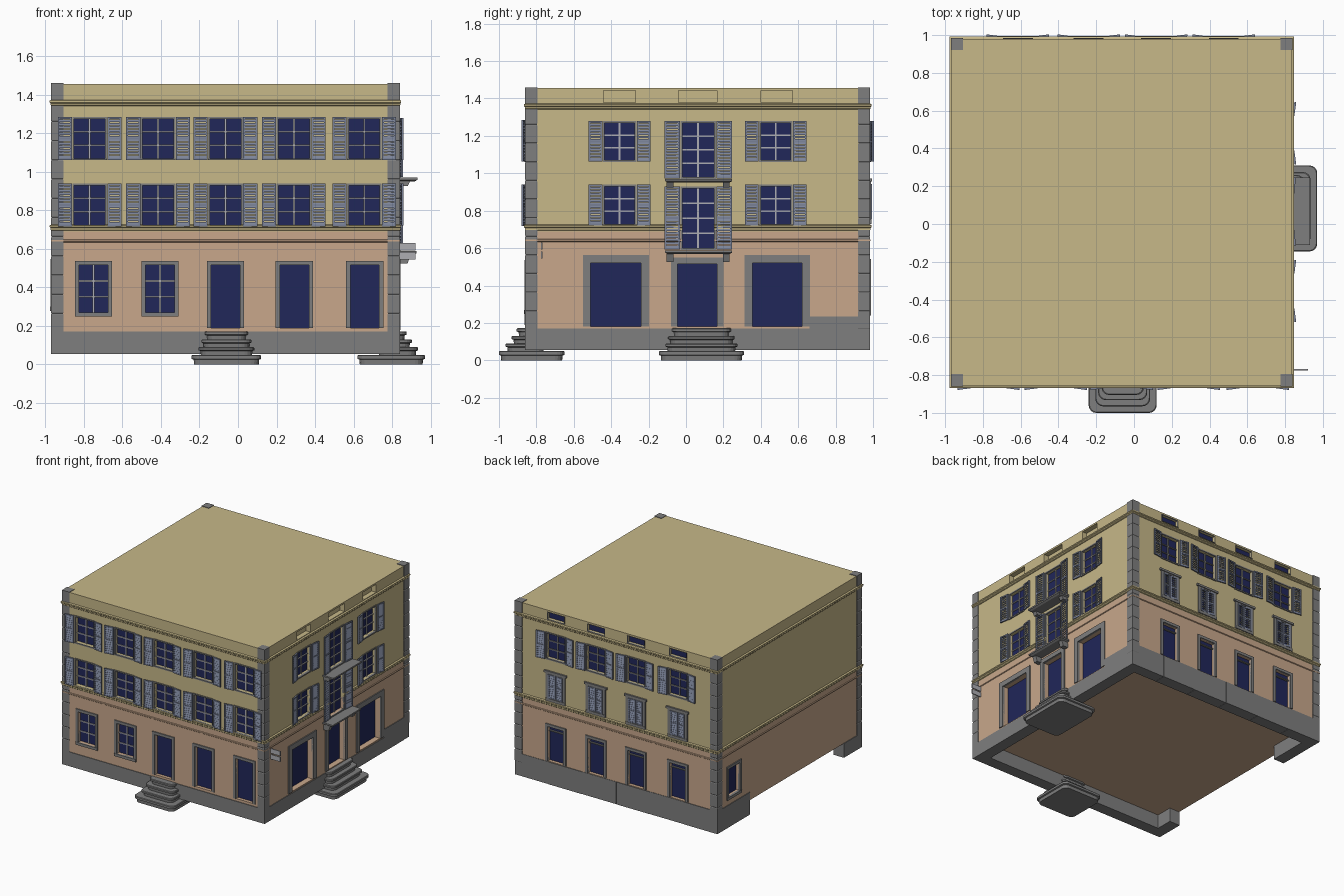
import bpy, bmesh, math

if "Cube" in bpy.data.objects:
    bpy.data.objects.remove(bpy.data.objects["Cube"])

X0, X1, Y0, Y1 = -0.965, 0.835, -0.855, 0.98      # wall planes


def mat(name, rgb):
    m = bpy.data.materials.new(name)
    m.diffuse_color = (*rgb, 1)
    m.use_nodes = True
    m.node_tree.nodes["Principled BSDF"].inputs["Base Color"].default_value = m.diffuse_color
    return m


PEACH = mat("peach_plaster", (0.58, 0.39, 0.26))
YELLOW = mat("yellow_plaster", (0.57, 0.48, 0.25))
STONE = mat("grey_stone", (0.21, 0.21, 0.21))
BLUE = mat("blue_glass", (0.015, 0.02, 0.1))
SLATE = mat("slate_shutter", (0.2, 0.23, 0.32))
LIGHT = mat("light_bars", (0.42, 0.42, 0.45))

buckets = {}


def finish(name, bm, material):
    bmesh.ops.recalc_face_normals(bm, faces=bm.faces)
    me = bpy.data.meshes.new(name)
    bm.to_mesh(me)
    bm.free()
    if material:
        me.materials.append(material)
    ob = bpy.data.objects.new(name, me)
    bpy.context.collection.objects.link(ob)
    return ob


def point(face, u, d, z):
    """u runs along the facade, d is distance out of the wall"""
    return {"front": (u, Y0 - d, z), "back": (u, Y1 + d, z),
            "right": (X1 + d, u, z), "left": (X0 - d, u, z)}[face]


def slab(part, material, face, u0, u1, z0, z1, d0, d1, s0=0, s1=0, tilt=0):
    """Box on a facade; s0/s1 swing its ends outward, tilt leans its top in"""
    name = part if part == "opening_cutter" else face + "_" + part
    bm = buckets.setdefault(name, (bmesh.new(), material))[0]
    v = [bm.verts.new(point(face, u, d + s - t, z))
         for z, t in ((z0, 0), (z1, tilt))
         for u, d, s in ((u0, d0, s0), (u1, d0, s1), (u1, d1, s1), (u0, d1, s0))]
    for f in ((3, 2, 1, 0), (4, 5, 6, 7), (0, 1, 5, 4), (1, 2, 6, 5), (2, 3, 7, 6), (3, 0, 4, 7)):
        bm.faces.new([v[i] for i in f])


def loft(name, rect, profile, material, r=0):
    """Stack rectangle rings: profile is (outset, z); r rounds the corners"""
    x0, x1, y0, y1 = rect
    bm = bmesh.new()
    rings = []
    for o, z in profile:
        ring = []
        for k, (cx, cy) in enumerate(((x1 + o, y1 + o), (x0 - o, y1 + o), (x0 - o, y0 - o), (x1 + o, y0 - o))):
            sx, sy = ((1, 1), (-1, 1), (-1, -1), (1, -1))[k]
            for a in (range(5) if r else (0,)):
                t = math.pi / 2 * (k + a / 4)
                dx, dy = (math.cos(t) * r, math.sin(t) * r) if r else (0, 0)
                ring.append(bm.verts.new((cx - sx * r + dx, cy - sy * r + dy, z)))
        rings.append(ring)
    n = len(rings[0])
    for a, b in zip(rings, rings[1:]):
        for i in range(n):
            bm.faces.new((a[i], a[(i + 1) % n], b[(i + 1) % n], b[i]))
    bm.faces.new(rings[0][::-1])
    bm.faces.new(rings[-1])
    return finish(name, bm, material)


def opening(face, u0, u1, z0, z1, fr=0.022, out=0.008, cols=1, rows=1, sill=True, depth=0.03):
    slab("opening_cutter", None, face, u0, u1, z0, z1, -depth, 0.05)
    slab("glass", BLUE, face, u0 - .003, u1 + .003, z0 - .003, z1 + .003, -depth - .01, -depth + .004)
    # surround
    for a, b in ((u0 - fr, u0), (u1, u1 + fr)):
        slab("surrounds", STONE, face, a, b, z0, z1, -.01, out)
    slab("surrounds", STONE, face, u0 - fr, u1 + fr, z1, z1 + fr, -.01, out)
    if sill:
        slab("surrounds", STONE, face, u0 - fr, u1 + fr, z0 - fr, z0, -.01, out + .003)
    # glazing bars
    d = (-depth + .003, -depth + .012)
    for i in range(1, cols):
        u = u0 + (u1 - u0) * i / cols
        slab("glazing_bars", LIGHT, face, u - .005, u + .005, z0, z1, *d)
    for i in range(1, rows):
        z = z0 + (z1 - z0) * i / rows
        slab("glazing_bars", LIGHT, face, u0, u1, z - .004, z + .004, *d)


def shutter(face, u0, u1, z0, z1, s0=0.0, s1=0.0):
    w, args = 0.01, dict(s0=s0, s1=s1)
    m = (u1 - u0)
    ds = (s1 - s0) * w / m
    slab("shutters", SLATE, face, u0, u0 + w, z0, z1, .004, .014, s0, s0 + ds)
    slab("shutters", SLATE, face, u1 - w, u1, z0, z1, .004, .014, s1 - ds, s1)
    zm = (z0 + z1) / 2
    for z in (z0, zm - w / 2, z1 - w):
        slab("shutters", SLATE, face, u0 + w, u1 - w, z, z + w, .004, .014, s0 + ds, s1 - ds)
    n = max(10, int((z1 - z0) / .018))
    for i in range(n):
        z = z0 + w + (z1 - z0 - 2 * w) * i / n
        slab("shutters", SLATE, face, u0 + w, u1 - w, z, z + .013, .009, .012, s0 + ds, s1 - ds, tilt=.005)


def shuttered(face, c, z0, z1, hw=0.08, sw=0.08, rows=3, swing=0.01):
    opening(face, c - hw, c + hw, z0, z1, fr=.01, out=.005, cols=2, rows=rows)
    shutter(face, c - hw - sw - .005, c - hw - .012, z0 - .008, z1 + .01, s0=swing)
    shutter(face, c + hw + .012, c + hw + sw + .005, z0 - .008, z1 + .01, s1=swing)


# Front facade
for c in (-0.75, -0.405):
    opening("front", c - .075, c + .075, .27, .515, cols=2, rows=3)
for c in (-0.065, .2925, .6575):
    opening("front", c - .075, c + .075, .19, .515, sill=False)
for c in (-.77, -.415, -.065, .29, .655):
    for z in (.725, 1.07):
        shuttered("front", c, z, z + .205)

# Right facade
for a, b in ((-.51, -.24), (.355, .62)):
    opening("right", a, b, .18, .52, fr=.042, sill=False, depth=.05)
opening("right", -.045, .165, .18, .515, fr=.035, sill=False, depth=.05)
for z in (.73, 1.07):
    for c in (-.355, .48):
        shuttered("right", c, z, z + .2)
for z0, z1 in ((.60, .92), (.98, 1.27)):
    shuttered("right", .065, z0, z1, hw=.085, sw=.09, rows=4, swing=.008)
for a, b in ((-.44, -.27), (-.04, .165), (.40, .57)):
    slab("opening_cutter", None, "right", a, b, 1.378, 1.442, -.04, .05)

# Back facade
for c in (.475, .117, -.24, -.615):
    opening("back", c - .07, c + .07, .24, .52, sill=False)
    slab("glazing_bars", STONE, "back", c - .07, c + .07, .478, .486, -.028, -.012)
    opening("back", c - .065, c + .065, .75, .945, cols=2, rows=3)
    shutter("back", c - .064, c - .002, .752, .943, s1=-.008)
    shutter("back", c + .002, c + .064, .752, .943, s0=-.008)
    slab("surrounds", STONE, "back", c - .1, c + .1, .955, .972, 0, .014)
    shuttered("back", c, 1.07, 1.27)
    opening("back", c - .075, c + .075, 1.385, 1.44, fr=.004, out=.002)

# Left side window
opening("left", .70, .84, .30, .525, cols=1, rows=1)

# Plinth, a ring open on most of the left side
for face, a, b, top in (("front", X0 - .005, X1 + .005, .17), ("right", Y0 + .09, Y1 - .09, .17),
                        ("right", .66, Y1 - .06, .235), ("left", .57, Y1 - .09, .235),
                        ("left", Y0 + .09, -.63, .17)):
    slab("plinth", STONE, face, a, b, .055, top, -.09, .005)
step = (X1 - X0 + .01) / 6
for i in range(6):
    a = X0 - .005 + i * step
    slab("plinth", STONE, "back", a, a + step - .002, .055, .235, -.09, .005 - .002 * (i % 2))

# Balcony brackets and hanging sign plates
for z0, z1 in ((.525, .57), (.925, .953)):
    for c in (-.085, .215):
        slab("balcony_brackets", STONE, "right", c - .018, c + .018, z0, z1, -.01, .045, tilt=-.015)
for z in (.545, .592):
    slab("hanging_sign", LIGHT, "right", -.775, -.768, z, z + .038, 0, .085)

parts = {n: finish(n, bm, m) for n, (bm, m) in buckets.items()}
cutter = parts["opening_cutter"]
cutter.hide_render = True
cutter.hide_set(True)

# Walls and mouldings, with the openings cut through them
body = (X0, X1, Y0, Y1)
walls = [
    loft("lower_wall", body, [(0, .168), (0, .69)], PEACH),
    loft("upper_wall", body, [(0, .69), (0, 1.456)], YELLOW),
    loft("string_course", body, [(.001, .634), (.006, .638), (.006, .646), (.001, .648)], PEACH),
    loft("middle_cornice", body, [(.003, .694), (.007, .698), (.007, .708), (.012, .713), (.012, .722), (.003, .726)], YELLOW),
    loft("top_cornice", body, [(.003, 1.342), (.007, 1.346), (.007, 1.355), (.012, 1.36), (.012, 1.369), (.003, 1.373)], YELLOW),
]
for ob in walls:
    mod = ob.modifiers.new("openings", "BOOLEAN")
    mod.operation = "DIFFERENCE"
    mod.solver = "EXACT"
    mod.object = cutter

# Corner quoins with grooved joints
prof = []
h = (1.46 - .165) / 13
for i in range(13):
    z = .165 + i * h
    prof += [(-.003, z), (0, z + .005), (0, z + h - .005)]
prof.append((0, 1.46))
for nx, a in (("left", X0 - .005), ("right", X1 - .06)):
    for ny, b in (("front", Y0 - .005), ("back", Y1 - .06)):
        loft(f"{ny}_{nx}_quoins", (a, a + .065, b, b + .065), prof, STONE)

# Entrance steps: rounded tiers with a nosing
tiers = ((0, 0, 0, .05), (.035, .035, .05, .09), (.05, .068, .09, .13), (.068, .095, .13, .172))
for i, (side, fwd, z0, z1) in enumerate(tiers):
    m = (z0 + z1) / 2
    nose = [(-.012, z0), (-.01, m), (0, m + .004), (0, z1 - .004), (-.004, z1)]
    back = 0 if i == 0 else .1
    loft(f"front_step_{i + 1}", (-.24 + side, .12 - side, -1 + fwd, -.65 - back), nose, STONE, .04)
    loft(f"right_step_{i + 1}", (.62 + back, .97 - fwd, -.145 + side, .31 - side), nose, STONE, .04)

# Balcony slabs
for n, z, x in (("lower", .568, .925), ("upper", .95, .932)):
    loft(f"{n}_balcony", (.80, x, -.112, .247), [(-.015, z), (-.003, z + .007), (0, z + .008), (0, z + .02)], STONE)
